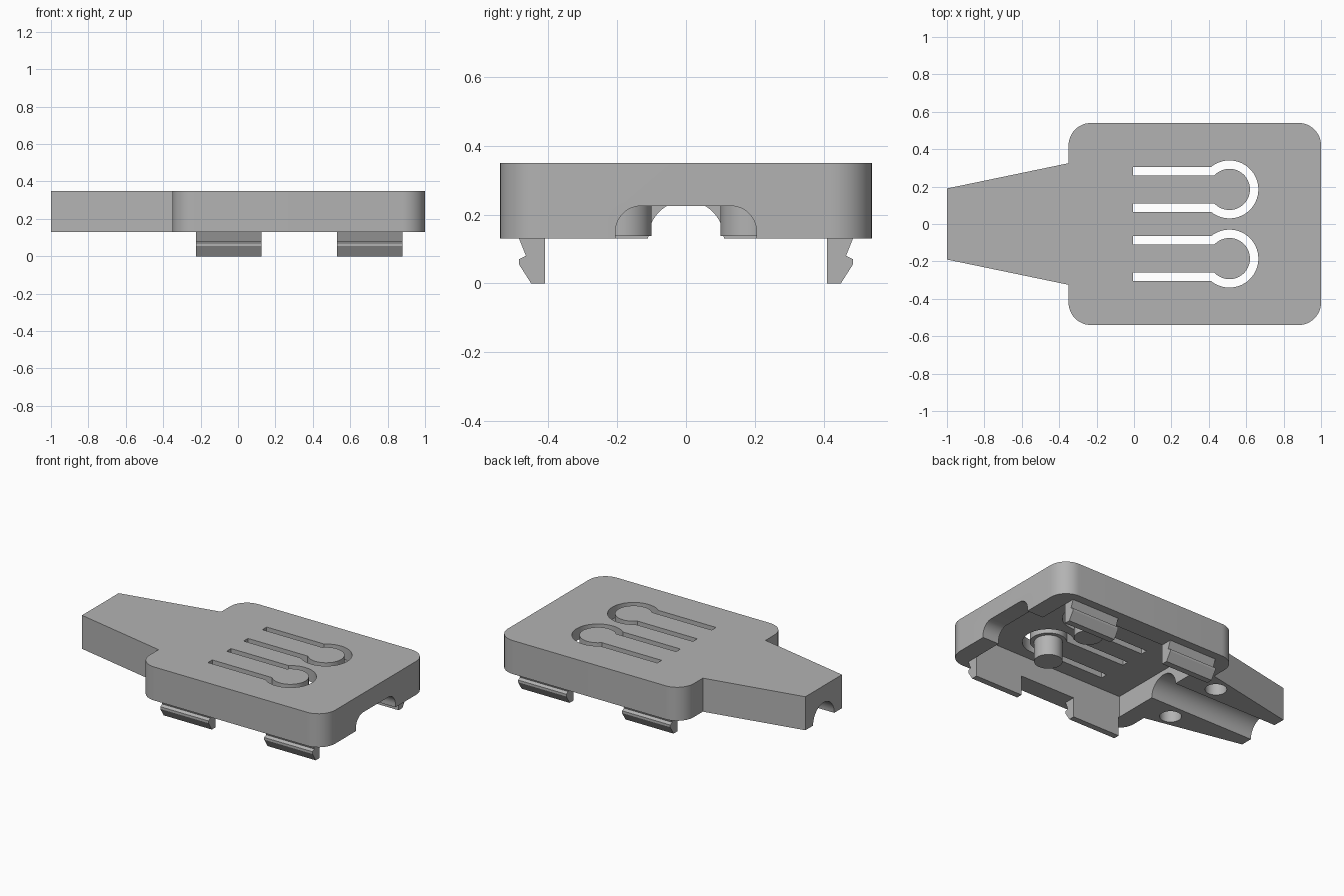
import bpy, bmesh, math
from mathutils import Vector

if "Cube" in bpy.data.objects:
    bpy.data.objects.remove(bpy.data.objects["Cube"])

grey = bpy.data.materials.new("plain_grey")
grey.use_nodes = True
colour = (0.45, 0.45, 0.45, 1)
grey.diffuse_color = colour
grey.node_tree.nodes["Principled BSDF"].inputs["Base Color"].default_value = colour

BOTTOM, TOP, CEILING = 0.13, 0.35, 0.27
AXES = {"z": lambda u, v, w: (u, v, w), "x": lambda u, v, w: (w, u, v)}


def prism(name, outline, low, high, axis="z"):
    """Extrude a closed 2D outline along an axis."""
    bm = bmesh.new()
    face = bm.faces.new([bm.verts.new(AXES[axis](u, v, low)) for u, v in outline])
    step = Vector(AXES[axis](0, 0, high - low))
    top = bmesh.ops.extrude_face_region(bm, geom=[face])["geom"]
    bmesh.ops.translate(bm, vec=step, verts=[g for g in top if isinstance(g, bmesh.types.BMVert)])
    bmesh.ops.recalc_face_normals(bm, faces=bm.faces)
    mesh = bpy.data.meshes.new(name)
    bm.to_mesh(mesh)
    bm.free()
    mesh.materials.append(grey)
    obj = bpy.data.objects.new(name, mesh)
    bpy.context.collection.objects.link(obj)
    return obj


def arc(cx, cy, r, start, end, steps=12):
    angles = [math.radians(start + (end - start) * i / steps) for i in range(steps + 1)]
    return [(cx + r * math.cos(a), cy + r * math.sin(a)) for a in angles]


def circle(cx, cy, r):
    return arc(cx, cy, r, 0, 360, 48)[:-1]


def box(x0, x1, y0, y1):
    return [(x0, y0), (x1, y0), (x1, y1), (x0, y1)]


def activate(obj):
    bpy.ops.object.select_all(action="DESELECT")
    obj.select_set(True)
    bpy.context.view_layer.objects.active = obj


def smooth(obj):
    activate(obj)
    bpy.ops.object.shade_smooth_by_angle(angle=math.radians(30))


def cut(target, cutter):
    cutter.hide_render = True
    mod = target.modifiers.new("cut", "BOOLEAN")
    mod.operation, mod.solver, mod.object = "DIFFERENCE", "EXACT", cutter
    activate(target)
    bpy.ops.object.modifier_apply(modifier=mod.name)
    bpy.data.objects.remove(cutter)


def keyhole_band(cy, x0=-0.005, cx=0.51, mid_r=0.1325, mid_y=0.0975, half=0.0225):
    """Outline of a U-shaped slot that widens into a ring at its closed end."""
    def side(offset):
        r, y = mid_r + offset, mid_y + offset
        a = 180 - math.degrees(math.asin(y / r))
        return [(x0, cy - y)] + arc(cx, cy, r, -a, a, 40) + [(x0, cy + y)]
    return side(half) + side(-half)[::-1]


# Housing with rounded corners and a tapered tail
corner = 0.12
outline = (arc(1 - corner, -0.54 + corner, corner, -90, 0)
           + arc(1 - corner, 0.54 - corner, corner, 0, 90)
           + arc(-0.35 + corner, 0.54 - corner, corner, 90, 180)
           + [(-0.35, 0.325), (-1, 0.19), (-1, -0.19), (-0.35, -0.325)]
           + arc(-0.35 + corner, -0.54 + corner, corner, 180, 270))
housing = prism("housing", outline, BOTTOM, TOP)

# Hollow underside, cable channel and end opening
cut(housing, prism("cavity_cutter", box(-0.23, 0.88, -0.41, 0.41), 0, CEILING))
cut(housing, prism("channel_cutter", circle(0, BOTTOM, 0.11), -1.1, -0.2, "x"))
arch = ([(0.205, 0.05)] + arc(0.13, 0.15, 0.075, 0, 90)
        + arc(-0.13, 0.15, 0.075, 90, 180) + [(-0.205, 0.05)])
cut(housing, prism("opening_cutter", arch, 0.8, 1.1, "x"))

# Keyhole slots around the spring buttons, and blind holes under the tail
for side in (-1, 1):
    cut(housing, prism("slot_cutter", keyhole_band(side * 0.185), 0.2, 0.4))
    cut(housing, prism("hole_cutter", circle(-0.46, side * 0.21, 0.065), 0, 0.27))
smooth(housing)

# Button pins and snap clips, mirrored front to back
clip_profile = [(0.41, 0), (0.45, 0), (0.485, 0.055), (0.485, 0.07),
                (0.465, 0.08), (0.485, BOTTOM), (0.41, BOTTOM)]
for side, word in ((-1, "front"), (1, "back")):
    smooth(prism(word + "_button_pin", circle(0.51, side * 0.185, 0.085), 0.137, CEILING + 0.01))
    profile = [(side * y, z) for y, z in clip_profile]
    for x0, label in ((-0.225, "right"), (0.53, "left")):
        prism(f"{word}_{label}_clip", profile, x0, x0 + 0.35, "x")
